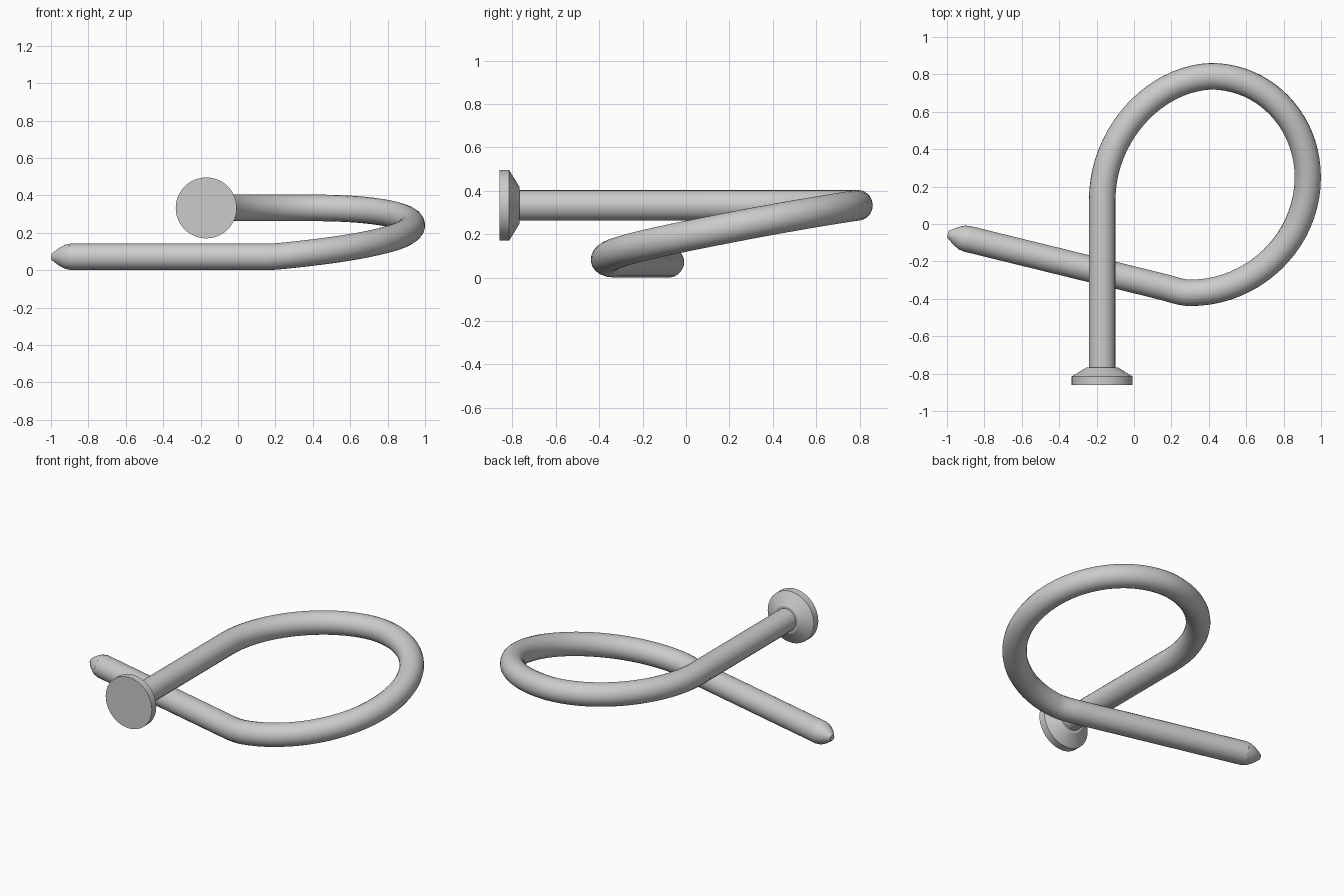
import bpy, bmesh, math
from mathutils import Vector

if "Cube" in bpy.data.objects:
    bpy.data.objects.remove(bpy.data.objects["Cube"])

R = 0.071          # wire radius
ZT, ZB = 0.333, 0.0715  # heights of the upper and lower straight legs


def lathe(name, profile, origin, direction, sides=48):
    """Closed solid of revolution; profile is (distance along axis, radius)."""
    bm = bmesh.new()
    rings = []
    for d, r in profile:
        rings.append([bm.verts.new((r * math.cos(2 * math.pi * i / sides),
                                    r * math.sin(2 * math.pi * i / sides), d))
                      for i in range(sides)])
    for a, b in zip(rings, rings[1:]):
        for i in range(sides):
            j = (i + 1) % sides
            bm.faces.new((a[i], a[j], b[j], b[i]))
    bm.faces.new(rings[0][::-1])
    bm.faces.new(rings[-1])
    mesh = bpy.data.meshes.new(name)
    bm.to_mesh(mesh)
    bm.free()
    ob = bpy.data.objects.new(name, mesh)
    bpy.context.collection.objects.link(ob)
    ob.location = origin
    ob.rotation_mode = 'QUATERNION'
    ob.rotation_quaternion = Vector(direction).to_track_quat('Z', 'Y')
    return ob


# bent wire shank: (left handle, point, right handle)
tip_base = Vector((-0.893, -0.079, ZB))
bend_end = Vector((0.15, -0.335, ZB))
leg = (tip_base - bend_end).normalized()
path = [
    ((-0.17, -0.80, ZT), (-0.17, -0.78, ZT), (-0.17, -0.5, ZT)),
    ((-0.17, -0.2, ZT), (-0.17, 0.13, ZT), (-0.17, 0.47, ZT)),
    ((0.10, 0.775, ZT), (0.41, 0.79, ZT), (0.70, 0.79, ZT)),
    ((0.929, 0.55, 0.298), (0.929, 0.25, 0.24), (0.929, -0.10, 0.172)),
    ((0.63, -0.37, 0.118), (0.30, -0.368, 0.083), (0.25, -0.368, 0.078)),
    (bend_end - leg * 0.05, bend_end, bend_end + leg * 0.3),
    (tip_base - leg * 0.3, tip_base, tip_base + leg * 0.1),
]
curve = bpy.data.curves.new("shank", 'CURVE')
curve.dimensions = '3D'
curve.resolution_u = 20
curve.bevel_depth = R
curve.bevel_resolution = 8
curve.use_fill_caps = True
spline = curve.splines.new('BEZIER')
spline.bezier_points.add(len(path) - 1)
for bp, (hl, co, hr) in zip(spline.bezier_points, path):
    bp.handle_left_type = bp.handle_right_type = 'FREE'
    bp.handle_left, bp.co, bp.handle_right = hl, co, hr
shank = bpy.data.objects.new("shank", curve)
bpy.context.collection.objects.link(shank)

# flat countersunk head
head = lathe("head", [(0, 0.163), (0.045, 0.163), (0.092, 0.085)],
             (-0.17, -0.86, ZT), (0, 1, 0))

# blunt rounded point
tip = lathe("tip", [(0, R), (0.03, 0.065), (0.06, 0.05), (0.085, 0.033), (0.105, 0.017)],
            tip_base, leg)

# turn the shank into a mesh and smooth everything, keeping edges sharp
bpy.ops.object.select_all(action='DESELECT')
shank.select_set(True)
bpy.context.view_layer.objects.active = shank
bpy.ops.object.convert(target='MESH')
for ob in (head, tip):
    ob.select_set(True)
bpy.ops.object.shade_smooth_by_angle(angle=math.radians(30))
